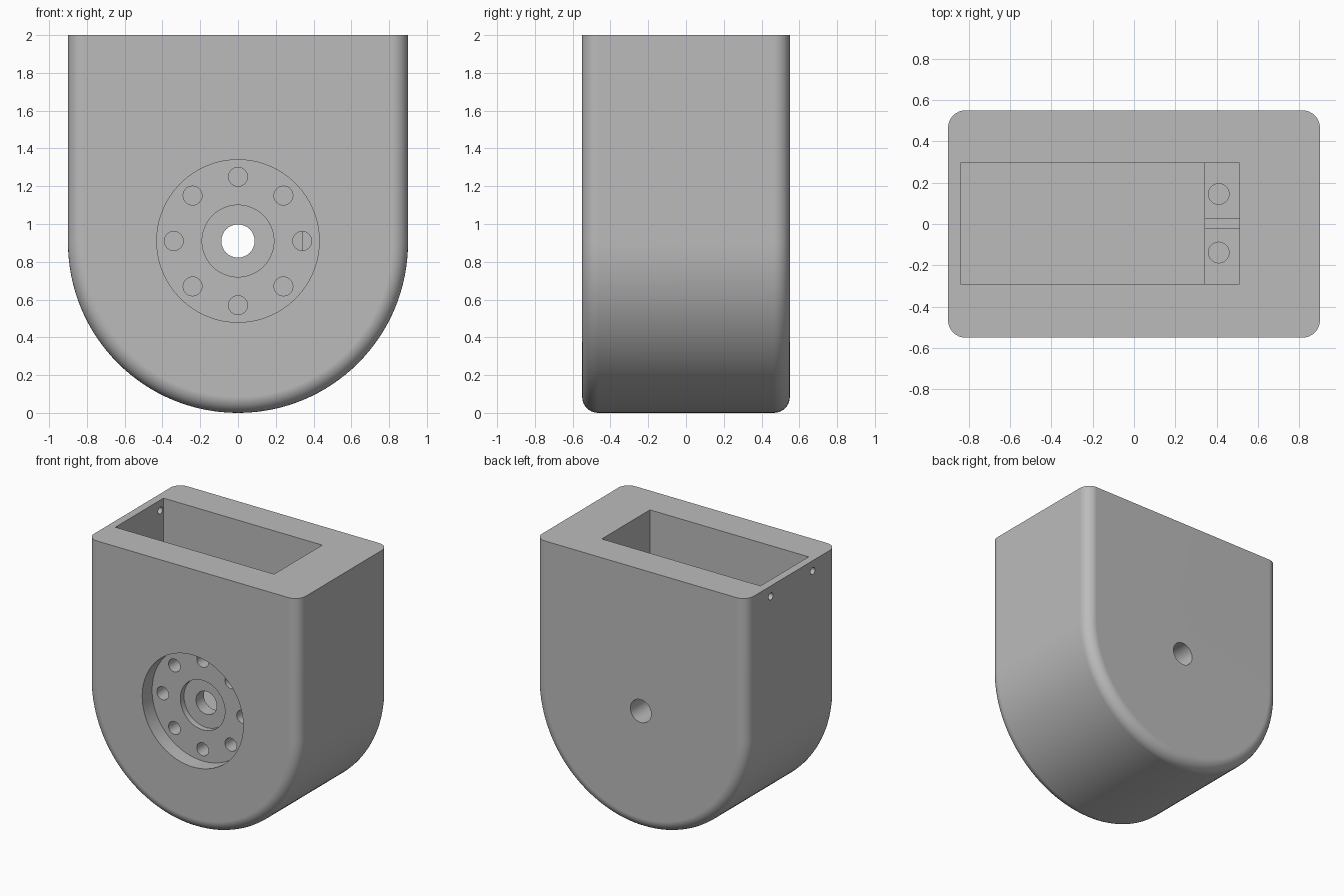
import bpy, bmesh, math
from mathutils import Matrix

if "Cube" in bpy.data.objects:
    bpy.data.objects.remove(bpy.data.objects["Cube"])

W, D, H, R = 0.9, 0.55, 2.0, 0.085   # half width, half depth, height, edge radius
AXIS_Z = 0.91                        # height of the pivot axis

grey = bpy.data.materials.new("plain_grey")
grey.diffuse_color = (0.5, 0.5, 0.5, 1)
grey.use_nodes = True
grey.node_tree.nodes["Principled BSDF"].inputs["Base Color"].default_value = grey.diffuse_color


def make_object(name, bm):
    bmesh.ops.recalc_face_normals(bm, faces=bm.faces[:])
    me = bpy.data.meshes.new(name)
    bm.to_mesh(me)
    bm.free()
    me.materials.append(grey)
    ob = bpy.data.objects.new(name, me)
    bpy.context.collection.objects.link(ob)
    return ob


def box(x0, x1, y0, y1, z0, z1):
    bm = bmesh.new()
    bmesh.ops.create_cube(bm, size=1, matrix=Matrix.Translation(
        ((x0 + x1) / 2, (y0 + y1) / 2, (z0 + z1) / 2))
        @ Matrix.Diagonal((x1 - x0, y1 - y0, z1 - z0, 1)))
    return make_object("cutter", bm)


def rod(axis, a, b, u, v, r, n=32):
    """Cylinder along an axis from a to b; u, v are the other two coordinates."""
    mid = (a + b) / 2
    pos, rot = {
        "X": ((mid, u, v), Matrix.Rotation(math.pi / 2, 4, "Y")),
        "Y": ((u, mid, v), Matrix.Rotation(math.pi / 2, 4, "X")),
        "Z": ((u, v, mid), Matrix.Identity(4))}[axis]
    bm = bmesh.new()
    bmesh.ops.create_cone(bm, cap_ends=True, segments=n, radius1=r, radius2=r,
                          depth=b - a, matrix=Matrix.Translation(pos) @ rot)
    return make_object("cutter", bm)


def arch(inset, n=64):
    """U-shaped outline, open at the top."""
    r = W - inset
    arc = [(-r * math.cos(math.pi * i / n), W - r * math.sin(math.pi * i / n))
           for i in range(n + 1)]
    return [(-r, H)] + arc + [(r, H)]


# Housing body: U outlines lofted through the rounded front and back edges
bm = bmesh.new()
steps = 8
quarter = [math.pi / 2 * i / steps for i in range(steps + 1)]
sections = [(-D + R * (1 - math.sin(t)), R * (1 - math.cos(t))) for t in reversed(quarter)]
sections += [(-y, i) for y, i in reversed(sections)]
sections.sort(key=lambda s: s[0])
rings = [[bm.verts.new((x, y, z)) for x, z in arch(i)] for y, i in sections]
for a, b in zip(rings, rings[1:]):
    for k in range(len(a) - 1):
        bm.faces.new((a[k], a[k + 1], b[k + 1], b[k]))
bm.faces.new(rings[0])
bm.faces.new(rings[-1])
bm.faces.new([r[0] for r in rings] + [r[-1] for r in reversed(rings)])
body = make_object("servo_housing", bm)

cutters = [
    # Deep pocket, mounting ledge and the groove across the ledge
    box(-0.84, 0.34, -0.29, 0.295, 0.78, 2.2),
    box(0.30, 0.51, -0.29, 0.295, 1.64, 2.2),
    box(0.30, 0.51, -0.02, 0.025, 1.57, 1.70),
    # Front disc recess, inner step and through bore
    rod("Y", -0.7, -D + 0.12, 0, AXIS_Z, 0.43, 96),
    rod("Y", -0.7, -D + 0.165, 0, AXIS_Z, 0.19, 64),
    rod("Y", -0.7, 0.7, 0, AXIS_Z, 0.088, 48),
]
# Ring of eight screw holes
for k in range(8):
    t = math.pi / 4 * k
    cutters.append(rod("Y", -0.5, -0.275, 0.34 * math.cos(t),
                       AXIS_Z + 0.34 * math.sin(t), 0.05))
# Ledge screw holes and left wall screw holes
for y in (-0.138, 0.145):
    cutters.append(rod("Z", 1.3, 1.8, 0.41, y, 0.05))
for y in (-0.255, 0.255):
    cutters.append(rod("X", -1.0, -0.78, y, 1.92, 0.027))

bpy.context.view_layer.objects.active = body
for c in cutters:
    c.hide_render = True
    m = body.modifiers.new("cut", "BOOLEAN")
    m.operation, m.solver, m.object = "DIFFERENCE", "EXACT", c
    bpy.ops.object.modifier_apply(modifier=m.name)
    bpy.data.objects.remove(c, do_unlink=True)

# Smooth rounded surfaces, crisp cut edges
bpy.ops.object.select_all(action="DESELECT")
body.select_set(True)
bpy.ops.object.shade_smooth_by_angle(angle=math.radians(30))
wn = body.modifiers.new("flat_faces", "WEIGHTED_NORMAL")
wn.keep_sharp = True
